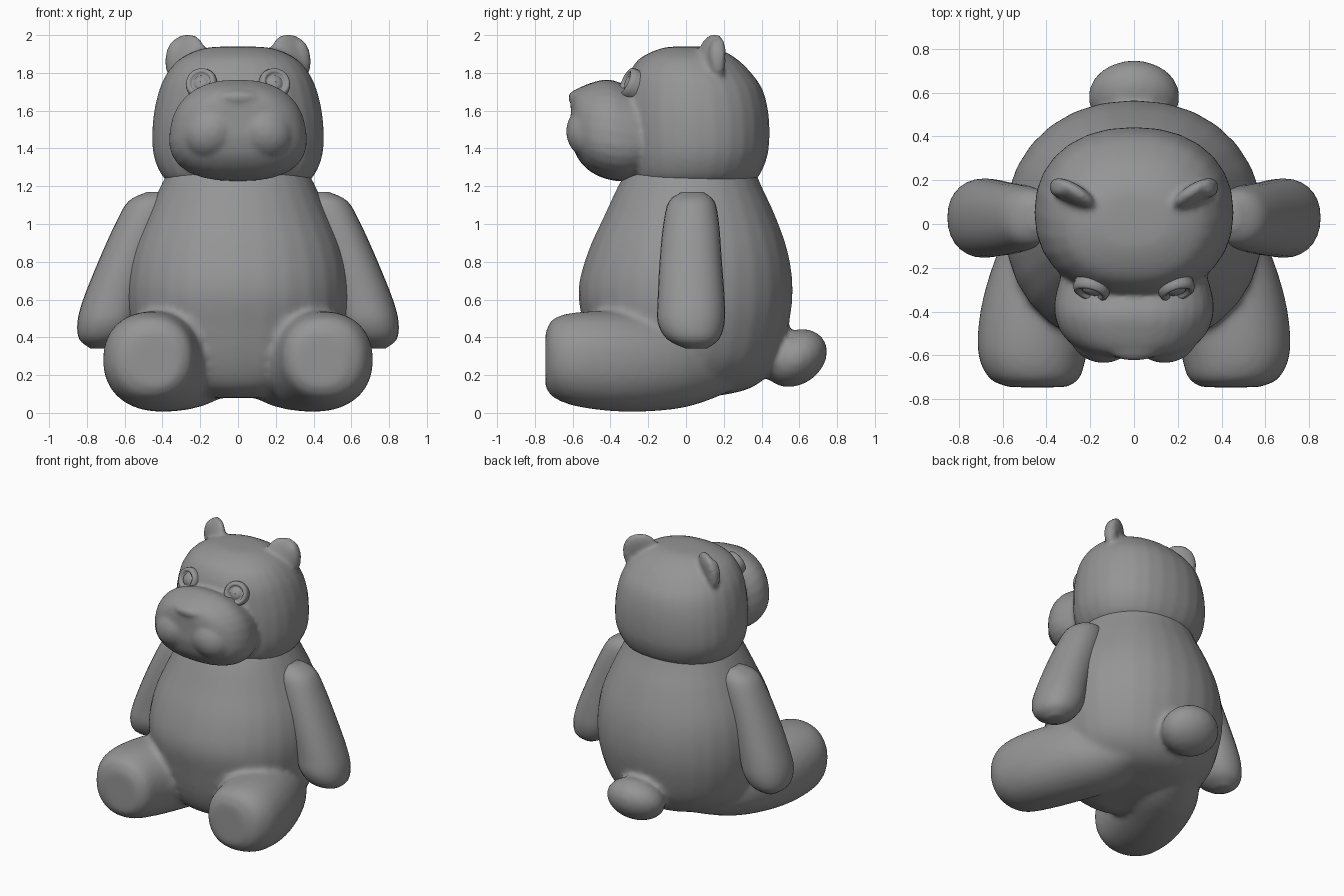
import bpy, bmesh, math
from mathutils import Vector, Matrix

cube = bpy.data.objects.get("Cube")
if cube:
    bpy.data.objects.remove(cube, do_unlink=True)

grey = bpy.data.materials.new("soft grey")
grey.use_nodes = True
grey.diffuse_color = (0.3, 0.3, 0.3, 1)
grey.node_tree.nodes["Principled BSDF"].inputs["Base Color"].default_value = grey.diffuse_color

SEGMENTS = 28


def spline(rows, steps=4):
    """Catmull-Rom interpolation between profile rows."""
    out = []
    for i in range(len(rows) - 1):
        p = [Vector(rows[min(max(j, 0), len(rows) - 1)]) for j in range(i - 1, i + 3)]
        for s in range(steps):
            t = s / steps
            out.append(p[1] + (p[2] - p[0]) * t / 2
                       + (2 * p[0] - 5 * p[1] + 4 * p[2] - p[3]) * t * t / 2
                       + (3 * p[1] - p[0] - 3 * p[2] + p[3]) * t ** 3 / 2)
    return out + [Vector(rows[-1])]


def loft(bm, rows, axis="z", power=2.0, skew=0.0):
    """Skin rounded sections; row = position, x centre, x radius, low, high."""
    rings = []
    for pos, cx, rx, low, high in spline(rows):
        ring = []
        for k in range(SEGMENTS):
            a = math.tau * k / SEGMENTS
            c, s = (math.copysign(abs(f) ** (2 / power), f) for f in (math.cos(a), math.sin(a)))
            x = cx + rx * c * (1 - skew * s)
            other = (low + high) / 2 + s * (high - low) / 2
            ring.append(bm.verts.new((x, other, pos) if axis == "z" else (x, pos, other)))
        rings.append(ring)
    faces = [bm.faces.new(rings[0]), bm.faces.new(rings[-1])]
    for a, b in zip(rings, rings[1:]):
        for k in range(SEGMENTS):
            n = (k + 1) % SEGMENTS
            faces.append(bm.faces.new((a[k], a[n], b[n], b[k])))
    bmesh.ops.recalc_face_normals(bm, faces=faces)


def ball(bm, centre, radii, rot=(0, 0, 0)):
    turn = Matrix.Identity(4)
    for angle, ax in zip(rot, "XYZ"):
        turn = Matrix.Rotation(math.radians(angle), 4, ax) @ turn
    m = Matrix.Translation(centre) @ turn @ Matrix.Diagonal((*radii, 1))
    bmesh.ops.create_uvsphere(bm, u_segments=24, v_segments=16, radius=1, matrix=m)


def finish(bm, name, voxel=0, smooth=0):
    """Make the object; a voxel size fuses overlapping volumes into one skin."""
    mesh = bpy.data.meshes.new(name)
    bm.to_mesh(mesh)
    bm.free()
    mesh.materials.append(grey)
    for p in mesh.polygons:
        p.use_smooth = True
    ob = bpy.data.objects.new(name, mesh)
    bpy.context.collection.objects.link(ob)
    if voxel:
        fuse = ob.modifiers.new("fuse", "REMESH")
        fuse.mode = "VOXEL"
        fuse.voxel_size = voxel
        fuse.use_smooth_shade = True
        relax = ob.modifiers.new("relax", "SMOOTH")
        relax.factor = 0.5
        relax.iterations = smooth
    return ob


# Body: torso, two outstretched legs and tail in one skin
body = bmesh.new()
loft(body, [
    (0.08, 0, 0.16, -0.3, 0.1), (0.13, 0, 0.36, -0.42, 0.34),
    (0.25, 0, 0.5, -0.49, 0.47), (0.45, 0, 0.57, -0.54, 0.54),
    (0.65, 0, 0.59, -0.57, 0.565), (0.85, 0, 0.56, -0.52, 0.54),
    (1.05, 0, 0.48, -0.43, 0.47), (1.2, 0, 0.41, -0.36, 0.4),
    (1.3, 0, 0.36, -0.3, 0.36)], power=2.15)
for side in (-1, 1):
    loft(body, [
        (-0.745, side * 0.44, 0.13, 0.14, 0.42), (-0.7, side * 0.455, 0.21, 0.08, 0.5),
        (-0.56, side * 0.46, 0.255, 0.03, 0.535), (-0.3, side * 0.4, 0.28, 0.005, 0.535),
        (0, side * 0.28, 0.28, 0.03, 0.5), (0.25, side * 0.2, 0.15, 0.12, 0.4)],
        axis="y", power=2.2)
ball(body, (0, 0.58, 0.29), (0.21, 0.18, 0.14), (35, 0, 0))
finish(body, "body", 0.02, 8)

# Arms hanging at the sides
for side, name in ((1, "left_arm"), (-1, "right_arm")):
    arm = bmesh.new()
    loft(arm, [
        (1.17, side * 0.44, 0.04, -0.02, 0.09), (1.12, side * 0.46, 0.12, -0.09, 0.15),
        (1.0, side * 0.51, 0.14, -0.12, 0.175), (0.8, side * 0.59, 0.15, -0.14, 0.19),
        (0.6, side * 0.66, 0.16, -0.15, 0.205), (0.48, side * 0.69, 0.16, -0.15, 0.205),
        (0.39, side * 0.715, 0.125, -0.1, 0.175), (0.34, side * 0.73, 0.05, 0, 0.11)],
        power=2.2)
    finish(arm, name)

# Head: skull, muzzle, cheeks, nose and ears in one skin
head = bmesh.new()
loft(head, [
    (1.2, 0, 0.34, -0.27, 0.33), (1.26, 0, 0.405, -0.31, 0.39),
    (1.38, 0, 0.45, -0.33, 0.435), (1.55, 0, 0.45, -0.34, 0.44),
    (1.7, 0, 0.42, -0.33, 0.41), (1.8, 0, 0.375, -0.3, 0.345),
    (1.88, 0, 0.3, -0.24, 0.26), (1.93, 0, 0.18, -0.13, 0.16),
    (1.94, 0, 0.05, -0.04, 0.05)], power=2.2)
loft(head, [
    (-0.61, 0, 0.1, 1.46, 1.66), (-0.58, 0, 0.23, 1.36, 1.71),
    (-0.51, 0, 0.32, 1.28, 1.745), (-0.41, 0, 0.36, 1.235, 1.765),
    (-0.3, 0, 0.35, 1.23, 1.73), (-0.15, 0, 0.3, 1.28, 1.68)],
    axis="y", power=2.4, skew=0.1)
ball(head, (0, -0.555, 1.67), (0.13, 0.07, 0.045))
for side in (-1, 1):
    ball(head, (side * 0.14, -0.5, 1.49), (0.16, 0.135, 0.14), (0, side * 35, 0))
    # Ear: flattened disc with a swept-back outer rim
    ball(head, (side * 0.275, 0.13, 1.875), (0.125, 0.045, 0.135), (-12, side * 12, side * 30))
    ball(head, (side * 0.34, 0.165, 1.88), (0.045, 0.045, 0.1), (0, side * -10, side * 30))
finish(head, "head", 0.015, 5)

# Eyes: a rolled rim around a domed centre
for side, name in ((1, "left_eye"), (-1, "right_eye")):
    eye = bmesh.new()
    # Profile of radius and depth, spun about the eye axis
    profile = [(0.083, -0.06), (0.085, 0), (0.078, 0.02), (0.066, 0.026), (0.053, 0.018),
               (0.047, 0), (0.038, 0.012), (0.02, 0.02), (0.001, 0.022)]
    verts = [eye.verts.new((r, 0, d)) for r, d in profile]
    edges = [eye.edges.new(pair) for pair in zip(verts, verts[1:])]
    bmesh.ops.spin(eye, geom=verts + edges, cent=(0, 0, 0), axis=(0, 0, 1),
                   angle=math.tau, steps=20)
    bmesh.ops.remove_doubles(eye, verts=eye.verts, dist=0.0005)
    bmesh.ops.recalc_face_normals(eye, faces=eye.faces)
    place = (Matrix.Translation((side * 0.195, -0.3, 1.745))
             @ Matrix.Rotation(math.radians(side * 16), 4, "Z")
             @ Matrix.Rotation(math.radians(68), 4, "X"))
    eye.transform(place)
    finish(eye, name)
